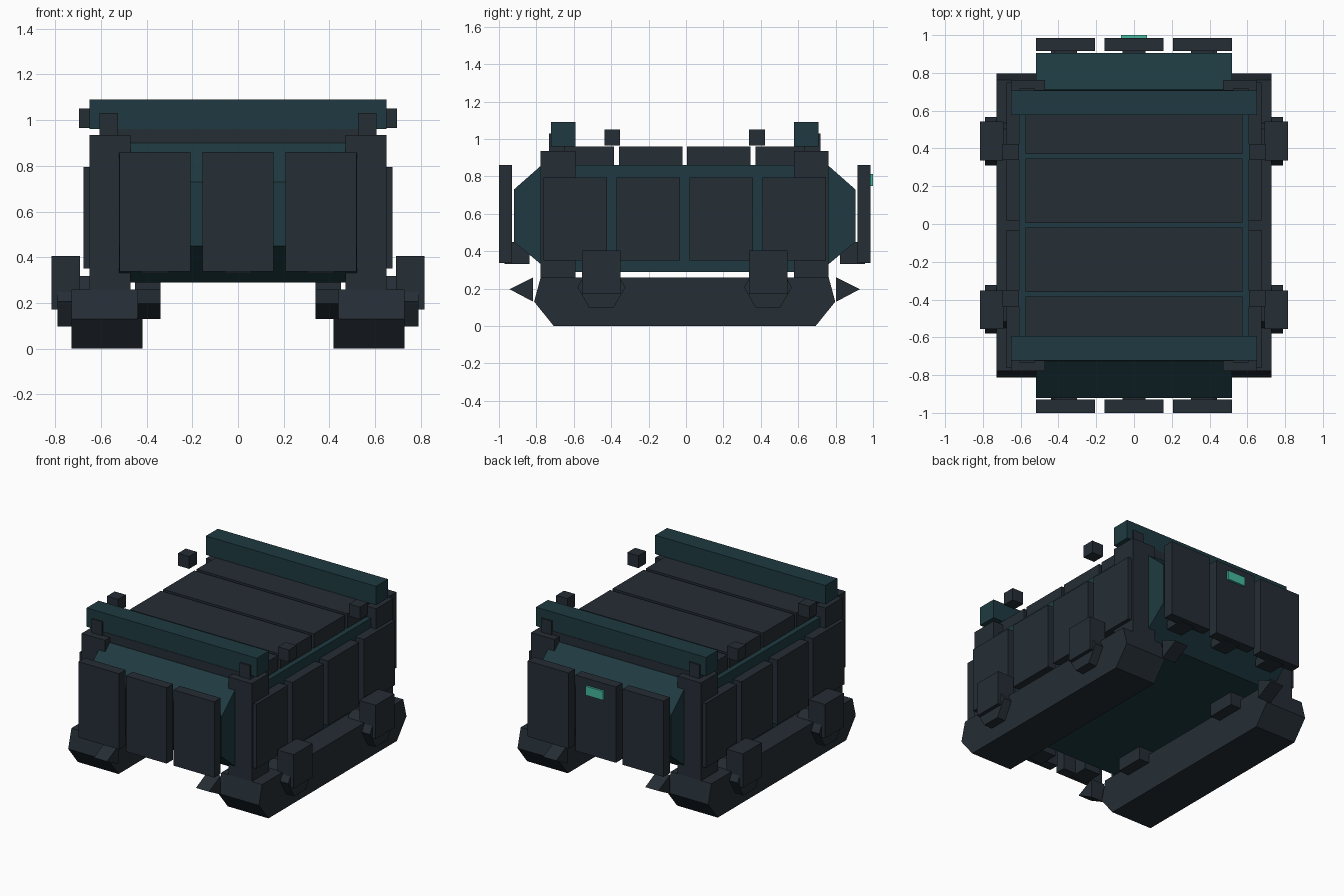
import bpy, bmesh, math

if "Cube" in bpy.data.objects:
    bpy.data.objects.remove(bpy.data.objects["Cube"])

Y0 = -0.007  # the end light makes the bounds slightly uneven in y


def material(name, color):
    m = bpy.data.materials.new(name)
    m.diffuse_color = (*color, 1)
    m.use_nodes = True
    m.node_tree.nodes["Principled BSDF"].inputs["Base Color"].default_value = m.diffuse_color
    return m


DARK = material("dark_armour", (0.018, 0.026, 0.035))
TEAL = material("teal_hull", (0.013, 0.042, 0.052))
GLOW = material("green_light", (0.06, 0.48, 0.34))


def prism(name, profile, x0, x1, mat):
    """Extrude a closed (y, z) profile along x."""
    bm = bmesh.new()
    a = [bm.verts.new((x0, y + Y0, z)) for y, z in profile]
    b = [bm.verts.new((x1, y + Y0, z)) for y, z in profile]
    bm.faces.new(a)
    bm.faces.new(b)
    n = len(a)
    for i in range(n):
        bm.faces.new((a[i], a[(i + 1) % n], b[(i + 1) % n], b[i]))
    bmesh.ops.recalc_face_normals(bm, faces=bm.faces)
    me = bpy.data.meshes.new(name)
    bm.to_mesh(me)
    bm.free()
    me.materials.append(mat)
    ob = bpy.data.objects.new(name, me)
    bpy.context.collection.objects.link(ob)
    return ob


def box(name, x, y, z, mat):
    return prism(name, [(y[0], z[0]), (y[1], z[0]), (y[1], z[1]), (y[0], z[1])], x[0], x[1], mat)


def span(center, width):
    return (center - width / 2, center + width / 2)


def side(s, a, b):
    return (s * a, s * b)


# Main hull
box("hull", (-0.61, 0.61), (-0.72, 0.72), (0.29, 0.86), TEAL)

# Roof and side armour panels, four in a row
for i in (-1.5, -0.5, 0.5, 1.5):
    box("roof_panel", (-0.575, 0.575), span(i * 0.365, 0.34), (0.86, 0.96), DARK)
    for s in (-1, 1):
        box("side_panel", side(s, 0.61, 0.675), span(i * 0.39, 0.34), (0.35, 0.795), DARK)

for e in (-1, 1):
    # Sloped nose at each end
    nose = [(0.70, 0.29), (0.72, 0.29), (0.913, 0.45), (0.913, 0.73), (0.72, 0.90), (0.70, 0.90)]
    prism("end_nose", [(e * y, z) for y, z in nose], -0.52, 0.52, TEAL)
    # End armour panels with brackets behind
    for c, w in ((-0.363, 0.312), (0, 0.31), (0.363, 0.312)):
        box("end_panel", span(c, w), side(e, 0.923, 0.993), (0.337, 0.86), DARK)
        box("panel_bracket", span(c, 0.12), side(e, 0.83, 0.963), (0.332, 0.45), DARK)
    # Roof beam
    box("roof_beam", (-0.65, 0.65), side(e, 0.585, 0.715), (0.96, 1.09), TEAL)

    for s in (-1, 1):
        # Corner post, with the beam clamp on it
        box("corner_post", side(s, 0.47, 0.65), side(e, 0.585, 0.77), (0.26, 0.935), DARK)
        box("beam_clamp", side(s, 0.525, 0.605), side(e, 0.64, 0.725), (0.93, 1.03), DARK)
        # Small hovering roof block
        box("roof_block", side(s, 0.61, 0.695), side(e, 0.345, 0.43), (0.965, 1.05), DARK)
        # Spike beside the track
        prism("track_spike", [(e * 0.81, 0.13), (e * 0.937, 0.197), (e * 0.81, 0.26)],
              s * 0.34, s * 0.44, DARK)
        # Six-sided hub with its outer cover and inner mount
        hub = [(e * 0.445 + 0.128 * math.cos(k * math.pi / 3),
                0.207 + 0.128 * math.sin(k * math.pi / 3)) for k in range(6)]
        prism("wheel_hub", hub, s * 0.60, s * 0.79, DARK)
        box("hub_cover", side(s, 0.69, 0.815), span(e * 0.447, 0.205), (0.172, 0.405), DARK)
        box("inner_mount", side(s, 0.34, 0.45), span(e * 0.445, 0.2), (0.20, 0.30), DARK)

# Tracks
track = [(-0.70, 0), (0.70, 0), (0.805, 0.13), (0.77, 0.26), (-0.77, 0.26), (-0.805, 0.13)]
for s in (-1, 1):
    prism("track", track, s * 0.417, s * 0.728, DARK)

# Rear light
box("rear_light", (-0.068, 0.068), (0.985, 1.007), (0.75, 0.812), GLOW)
